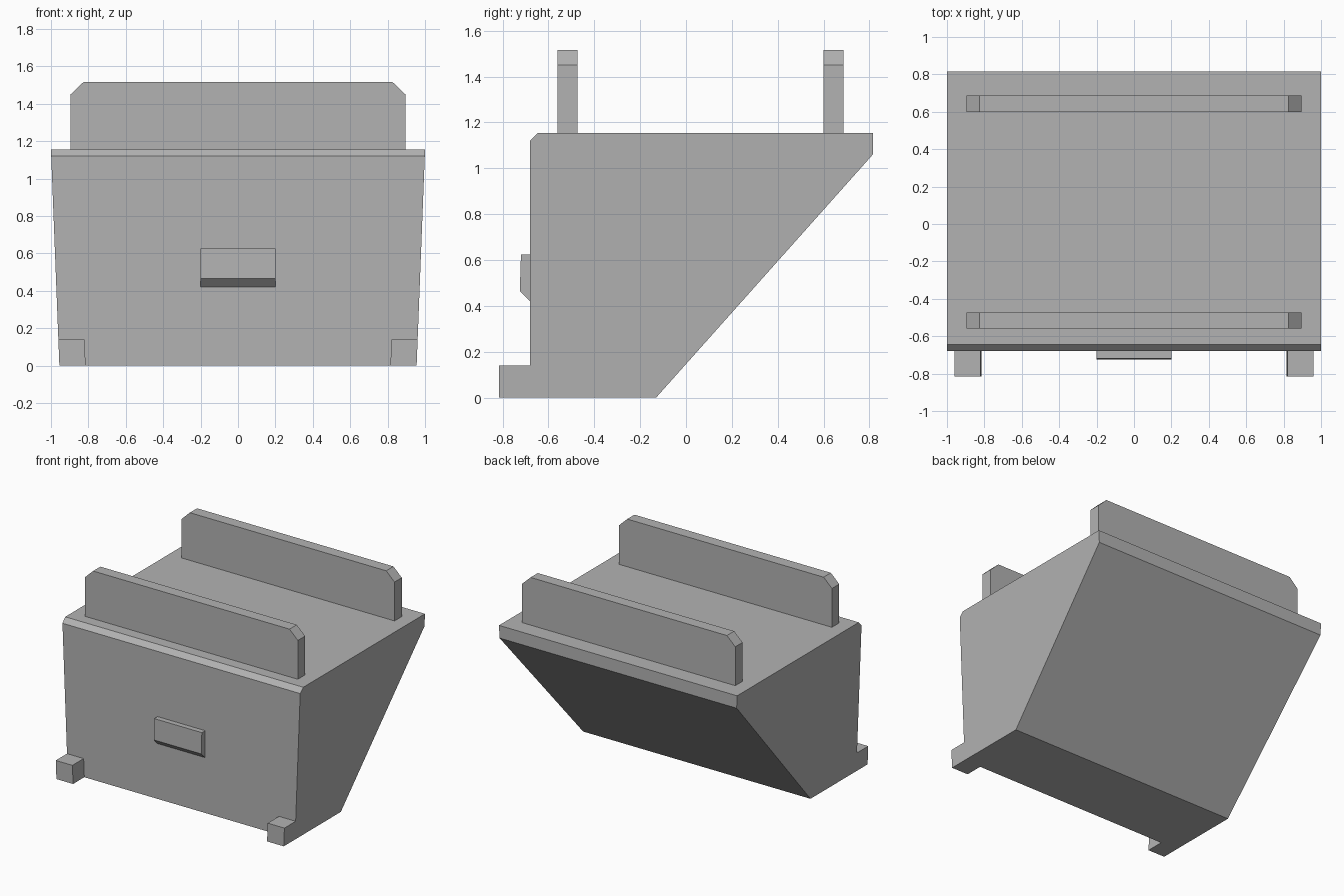
import bpy, bmesh
from mathutils import Vector

cube = bpy.data.objects.get("Cube")
if cube:
    bpy.data.objects.remove(cube, do_unlink=True)

grey = bpy.data.materials.new("plain_grey")
grey.use_nodes = True
COLOUR = (0.45, 0.45, 0.45, 1)
grey.diffuse_color = COLOUR
grey.node_tree.nodes["Principled BSDF"].inputs["Base Color"].default_value = COLOUR

TOP = 1.155


def side(z):
    """Half width of the tapered body at height z."""
    return 0.955 + 0.045 * z / TOP


def prism(name, start, end):
    """Join two matching outlines into a closed solid."""
    bm = bmesh.new()
    a = [bm.verts.new(Vector(p)) for p in start]
    b = [bm.verts.new(Vector(p)) for p in end]
    bm.faces.new(a)
    bm.faces.new(b[::-1])
    for i in range(len(a)):
        j = (i + 1) % len(a)
        bm.faces.new((a[j], a[i], b[i], b[j]))
    bmesh.ops.recalc_face_normals(bm, faces=bm.faces)
    mesh = bpy.data.meshes.new(name)
    bm.to_mesh(mesh)
    bm.free()
    mesh.materials.append(grey)
    obj = bpy.data.objects.new(name, mesh)
    bpy.context.collection.objects.link(obj)
    return obj


def across(name, profile, left, right):
    """Sweep a (y, z) profile between two x limits that depend on z."""
    return prism(name, [(left(z), y, z) for y, z in profile],
                 [(right(z), y, z) for y, z in profile])


# Tapered body with sloping back and chamfered front lip
body = [(-0.68, 0), (-0.13, 0), (0.815, 1.06), (0.815, TOP),
        (-0.645, TOP), (-0.68, 1.12)]
across("body", body, lambda z: -side(z), side)

# Small handle on the front
handle = [(-0.68, 0.42), (-0.725, 0.465), (-0.72, 0.625), (-0.68, 0.625)]
across("handle", handle, lambda z: -0.2, lambda z: 0.2)

# Front feet, flush with the tapered sides
foot = [(-0.815, 0), (-0.68, 0), (-0.68, 0.14), (-0.815, 0.14)]
for name, s in (("left_foot", 1), ("right_foot", -1)):
    across(name, foot, lambda z: s * (side(z) - 0.14), lambda z: s * side(z))

# Upright boards with clipped top corners
board = [(-0.895, TOP), (0.895, TOP), (0.895, 1.45), (0.825, 1.517),
         (-0.825, 1.517), (-0.895, 1.45)]
for name, y0, y1 in (("front_board", -0.56, -0.473), ("back_board", 0.6, 0.687)):
    prism(name, [(x, y0, z) for x, z in board], [(x, y1, z) for x, z in board])
